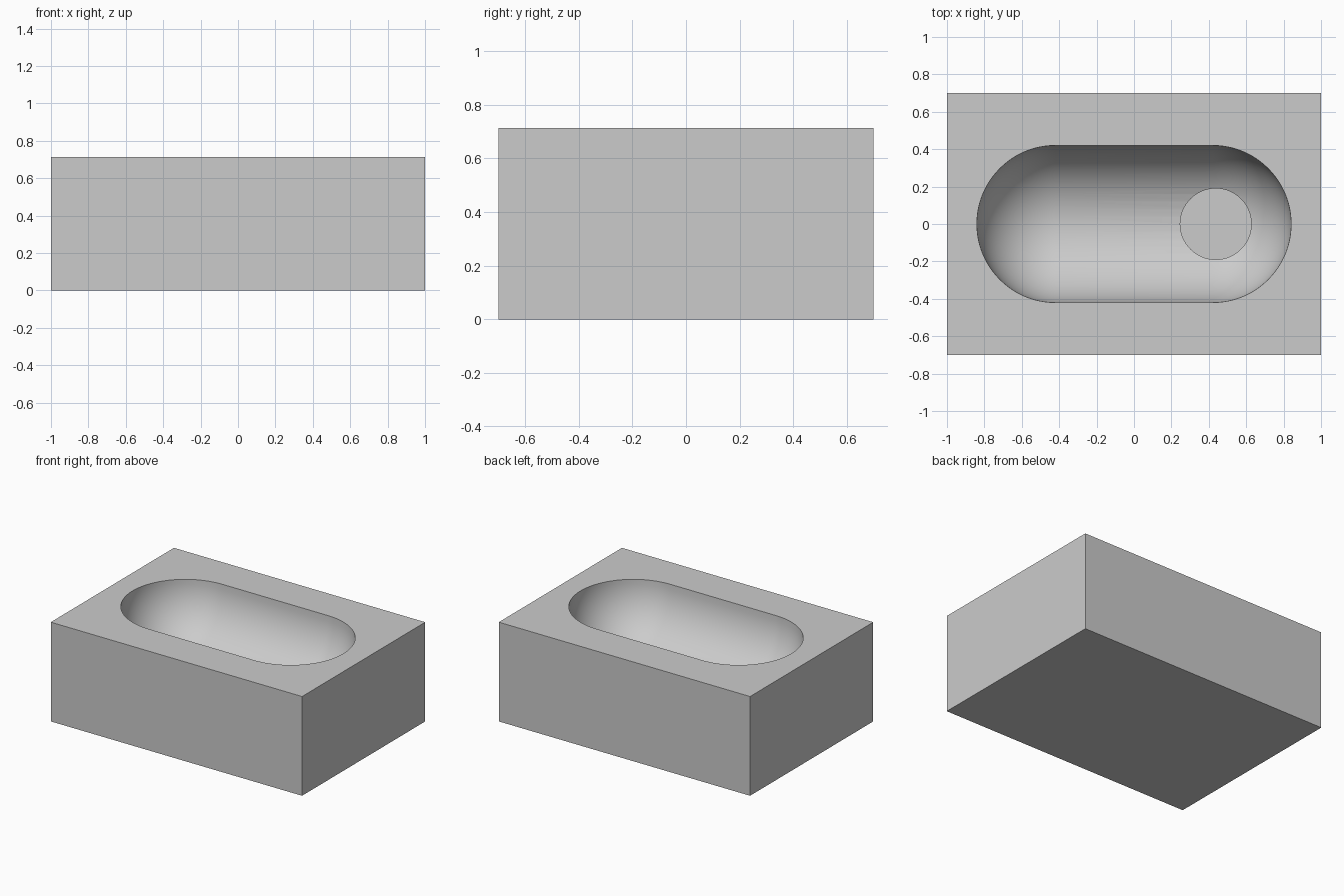
import bpy, bmesh
from math import sin, cos, pi
from mathutils import Matrix

if "Cube" in bpy.data.objects:
    bpy.data.objects.remove(bpy.data.objects["Cube"])

TOP = 0.714
R = 0.42          # basin radius
HALF = 0.42       # half length of the straight part
N = 24            # steps along each rounded end


def cut(target, cutter):
    mod = target.modifiers.new(cutter.name, 'BOOLEAN')
    mod.operation = 'DIFFERENCE'
    mod.solver = 'EXACT'
    mod.object = cutter
    bpy.context.view_layer.objects.active = target
    bpy.ops.object.modifier_apply(modifier=mod.name)
    bpy.data.objects.remove(cutter)


# Solid block
bpy.ops.mesh.primitive_cube_add(size=1, location=(0, 0, TOP / 2))
block = bpy.context.object
block.name = "basin_block"
block.scale = (2, 1.4, TOP)
bpy.ops.object.transform_apply(location=True, scale=True)

# Capsule cutter: half-round profile spun around the x axis
profile = [(-HALF - R * cos(a), R * sin(a)) for a in [i * pi / 2 / N for i in range(N + 1)]]
profile += [(-x, r) for x, r in reversed(profile)]
bm = bmesh.new()
verts = [bm.verts.new((x, r, 0)) for x, r in profile]
edges = [bm.edges.new(pair) for pair in zip(verts, verts[1:])]
bmesh.ops.spin(bm, geom=verts + edges, cent=(0, 0, 0), axis=(1, 0, 0),
               angle=2 * pi, steps=64, use_duplicate=False)
bmesh.ops.remove_doubles(bm, verts=bm.verts, dist=1e-4)
bmesh.ops.recalc_face_normals(bm, faces=bm.faces)
bm.transform(Matrix.Translation((0, 0, TOP)))
mesh = bpy.data.meshes.new("bowl_cutter")
bm.to_mesh(mesh)
bm.free()
bowl = bpy.data.objects.new("bowl_cutter", mesh)
bowl.hide_render = True
bpy.context.collection.objects.link(bowl)
cut(block, bowl)

# Round blind drain recess in the basin floor
bpy.ops.mesh.primitive_cylinder_add(vertices=64, radius=0.19, depth=0.4,
                                    location=(0.437, 0, 0.18 + 0.2))
drain = bpy.context.object
drain.name = "drain_cutter"
drain.hide_render = True
cut(block, drain)

# Smooth basin, crisp edges
bpy.ops.object.select_all(action='DESELECT')
block.select_set(True)
bpy.context.view_layer.objects.active = block
bpy.ops.object.shade_smooth_by_angle(angle=0.52)
